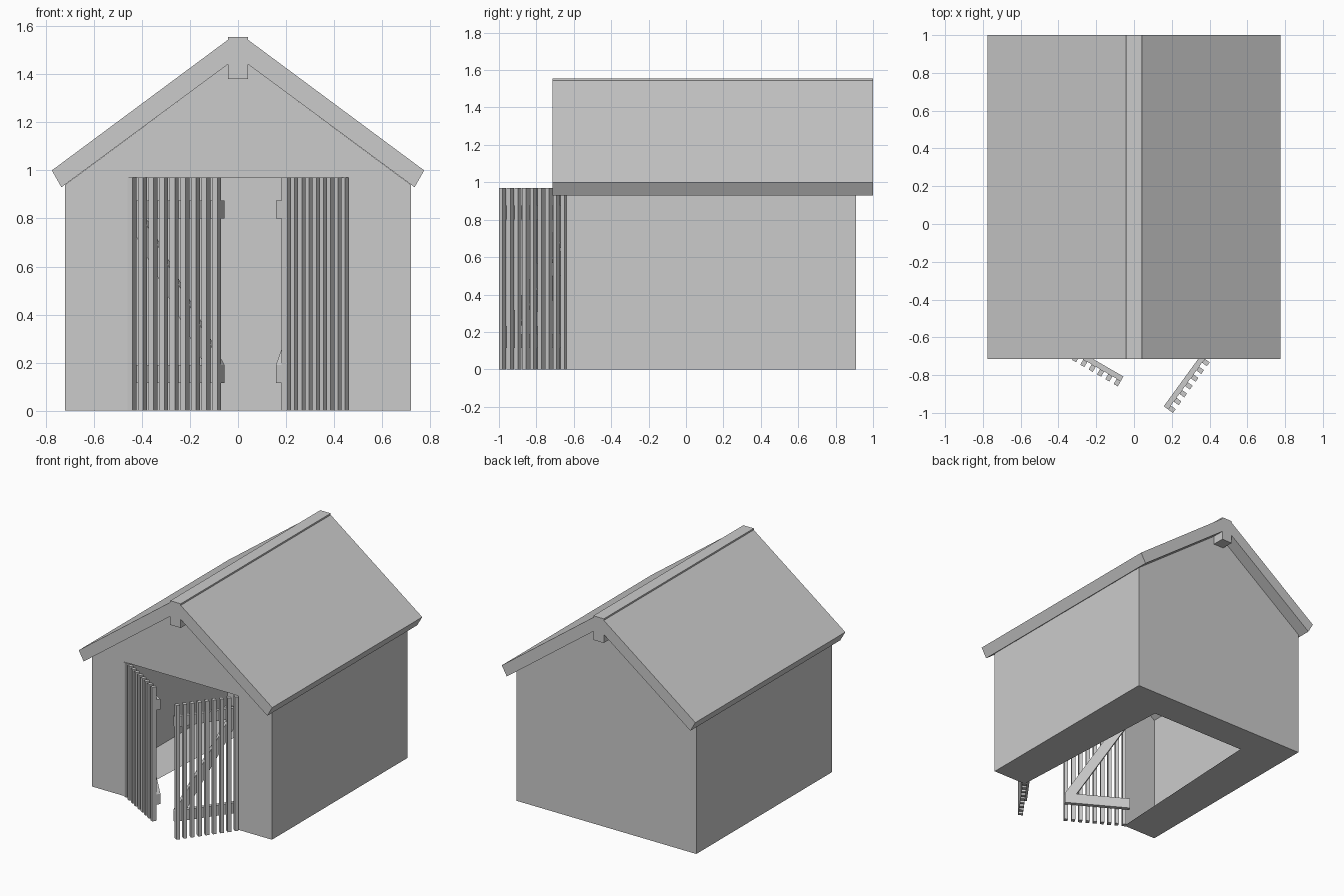
import bpy
from math import radians
from mathutils import Matrix

if "Cube" in bpy.data.objects:
    bpy.data.objects.remove(bpy.data.objects["Cube"])


def make(name, verts, faces, mat=Matrix.Identity(4)):
    me = bpy.data.meshes.new(name)
    me.from_pydata([mat @ Matrix.Translation(v).to_translation() for v in verts], [], faces)
    me.update()
    ob = bpy.data.objects.new(name, me)
    bpy.context.collection.objects.link(ob)
    return ob


def prism(name, profile, y0, y1, mat=Matrix.Identity(4)):
    """Extrude an (x, z) profile from y0 to y1."""
    n = len(profile)
    verts = [(x, y0, z) for x, z in profile] + [(x, y1, z) for x, z in profile]
    faces = [tuple(range(n)), tuple(range(2 * n - 1, n - 1, -1))]
    faces += [(i, i + n, (i + 1) % n + n, (i + 1) % n) for i in range(n)]
    ob = make(name, verts, faces, mat)
    import bmesh
    bm = bmesh.new()
    bm.from_mesh(ob.data)
    bmesh.ops.recalc_face_normals(bm, faces=bm.faces)
    bm.to_mesh(ob.data)
    bm.free()
    return ob


def rect(x0, x1, z0, z1):
    return [(x0, z0), (x1, z0), (x1, z1), (x0, z1)]


W, F, B = 0.72, -0.64, 0.91      # half width, front and back of the walls
EAVE, PEAK = 0.94, 1.473
DW, DH = 0.45, 0.97              # door opening

# Thin wall shell: front with doorway, back gable, sides
make("front_wall", [(-W, F, 0), (-DW, F, 0), (-DW, F, DH), (DW, F, DH), (DW, F, 0),
                    (W, F, 0), (W, F, EAVE), (0, F, PEAK), (-W, F, EAVE)], [tuple(range(9))])
make("back_wall", [(W, B, 0), (-W, B, 0), (-W, B, EAVE), (0, B, PEAK), (W, B, EAVE)],
     [tuple(range(5))])
for side, s in (("left", -1), ("right", 1)):
    f = (0, 1, 2, 3) if s > 0 else (3, 2, 1, 0)
    make(side + "_wall", [(s * W, F, 0), (s * W, B, 0), (s * W, B, EAVE), (s * W, F, EAVE)], [f])

# Floor rim with an open middle
make("floor_rim", [(-W, F, 0), (-W, B, 0), (W, B, 0), (W, F, 0),
                   (DW, F, 0), (0.385, 0.685, 0), (-0.385, 0.685, 0), (-DW, F, 0)],
     [(0, 1, 6, 7), (1, 2, 5, 6), (2, 3, 4, 5)])

# Roof slabs and ridge beam
for side, s in (("left", -1), ("right", 1)):
    prism(side + "_roof", [(s * x, z) for x, z in
                           [(0.04, 1.545), (0.775, 1.0), (0.735, 0.93), (0.04, 1.443)]], -0.715, 1.0)
prism("ridge_beam", rect(-0.042, 0.042, 1.38, 1.555), -0.715, 1.0)


# Slatted door leaf: local x runs from hinge to free edge, sign s mirrors it
def door(side, s, origin, angle):
    mat = Matrix.Translation((*origin, 0)) @ Matrix.Rotation(radians(angle), 4, 'Z')
    flip = lambda p: [(s * x, z) for x, z in p]
    L, T = 0.455, 0.028
    for label, z in (("lower", 0.115), ("upper", 0.8)):
        prism(f"{side}_door_{label}_rail", flip(rect(0, L, z, z + 0.075)), -T, 0, mat)
    prism(f"{side}_door_brace", flip([(0, 0.8), (0.08, 0.8), (L, 0.19), (L - 0.08, 0.19)]), -T, 0, mat)
    for i in range(9):
        u = 0.022 + 0.051 * i
        prism(f"{side}_door_slat_{i + 1}", flip(rect(u, u + 0.025, 0, DH)), -T - 0.032, -T, mat)


door("left", 1, (-0.45, -0.58), -30)
door("right", -1, (0.425, -0.597), 54)
